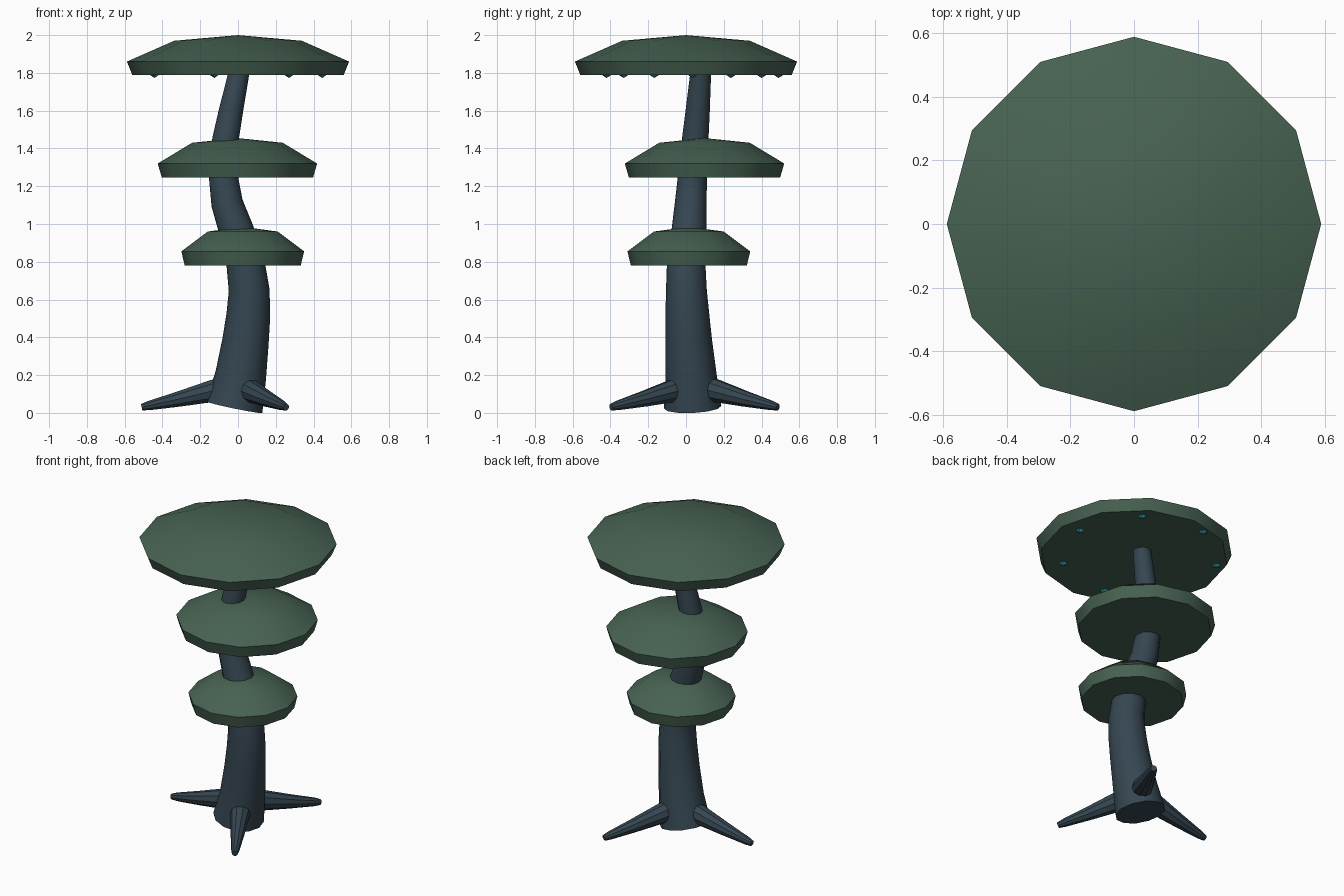
import bpy, bmesh, math
from mathutils import Vector

if "Cube" in bpy.data.objects:
    bpy.data.objects.remove(bpy.data.objects["Cube"])


def material(name, rgb):
    m = bpy.data.materials.new(name)
    lin = [((c / 255 + 0.055) / 1.055) ** 2.4 for c in rgb]
    m.diffuse_color = (*lin, 1)
    m.use_nodes = True
    m.node_tree.nodes["Principled BSDF"].inputs["Base Color"].default_value = m.diffuse_color
    return m


BARK = material("dark slate bark", (53, 70, 81))
CAP = material("muted green cap", (71, 98, 82))
GLOW = material("teal glow", (38, 160, 172))


def finish(bm, name, mat, angle=35):
    bmesh.ops.recalc_face_normals(bm, faces=bm.faces[:])
    me = bpy.data.meshes.new(name)
    bm.to_mesh(me)
    bm.free()
    me.materials.append(mat)
    ob = bpy.data.objects.new(name, me)
    bpy.context.collection.objects.link(ob)
    bpy.ops.object.select_all(action='DESELECT')
    ob.select_set(True)
    bpy.context.view_layer.objects.active = ob
    if angle:
        bpy.ops.object.shade_smooth_by_angle(angle=math.radians(angle))
    return ob


def skin(bm, rings):
    """Join equal-sized vertex rings with quads and close both ends."""
    n = len(rings[0])
    for a, b in zip(rings, rings[1:]):
        for i in range(n):
            j = (i + 1) % n
            bm.faces.new((a[i], a[j], b[j], b[i]))
    bm.faces.new(rings[0])
    bm.faces.new(rings[-1])


def tube(name, path, sides, mat):
    """Tapered tube through (x, y, z, radius) points."""
    bm = bmesh.new()
    pts = [Vector(p[:3]) for p in path]
    rings = []
    for k, p in enumerate(pts):
        t = (pts[min(k + 1, len(pts) - 1)] - pts[max(k - 1, 0)]).normalized()
        u = Vector((0, 1, 0)) if abs(t.z) > 0.7 else Vector((0, 0, 1))
        v = t.cross(u).normalized()
        u = v.cross(t)
        r = path[k][3]
        rings.append([bm.verts.new(p + r * (math.cos(a) * v + math.sin(a) * u))
                      for a in (2 * math.pi * i / sides for i in range(sides))])
    skin(bm, rings)
    return finish(bm, name, mat)


def cap(name, x, y, profile, apex):
    """Twelve-sided domed cap from (radius, z) rings and a top point."""
    bm = bmesh.new()
    rings = [[bm.verts.new((x + r * math.cos(i * math.pi / 6),
                            y + r * math.sin(i * math.pi / 6), z))
              for i in range(12)] for r, z in profile]
    skin(bm, rings)
    top = [f for f in bm.faces if all(v in rings[-1] for v in f.verts)]
    tip = bmesh.ops.poke(bm, faces=top)['verts'][0]
    tip.co.z = apex
    return finish(bm, name, CAP)


# Swaying trunk
tube("trunk", [
    (-0.02, 0.035, 0.03, 0.152), (0.015, 0.027, 0.20, 0.135),
    (0.04, 0.015, 0.38, 0.123), (0.055, 0.007, 0.52, 0.116),
    (0.059, 0.002, 0.65, 0.108), (0.040, 0.001, 0.79, 0.102),
    (-0.010, 0.016, 0.97, 0.092), (-0.058, 0.025, 1.11, 0.084),
    (-0.077, 0.034, 1.25, 0.077), (-0.066, 0.049, 1.45, 0.070),
    (-0.037, 0.062, 1.60, 0.064), (0.005, 0.078, 1.80, 0.055)], 12, BARK)

# Three spreading roots
for i in range(3):
    a = math.pi + i * 2 * math.pi / 3
    path = [(d * math.cos(a), 0.045 + d * math.sin(a), z, r) for d, z, r in
            ((0.08, 0.130, 0.060), (0.13, 0.117, 0.062), (0.31, 0.074, 0.043),
             (0.47, 0.039, 0.026), (0.51, 0.030, 0.018))]
    tube(f"root_{i + 1}", path, 10, BARK)

# Stacked caps
cap("lower_cap", 0.025, 0.015,
    [(0.307, 0.78), (0.325, 0.855), (0.185, 0.96)], 0.985)
cap("middle_cap", -0.003, 0.098,
    [(0.40, 1.245), (0.422, 1.32), (0.24, 1.43)], 1.455)
cap("top_cap", 0, 0,
    [(0.56, 1.79), (0.588, 1.86), (0.338, 1.97)], 2.0)

# Ring of glowing beads under the top cap
for i in range(7):
    a = 2 * math.pi * i / 7
    bm = bmesh.new()
    bmesh.ops.create_icosphere(bm, subdivisions=1, radius=0.037)
    bmesh.ops.translate(bm, verts=bm.verts[:], vec=(
        -0.02 + 0.467 * math.cos(a), 0.035 + 0.467 * math.sin(a), 1.81))
    finish(bm, f"glow_bead_{i + 1}", GLOW, 0)
